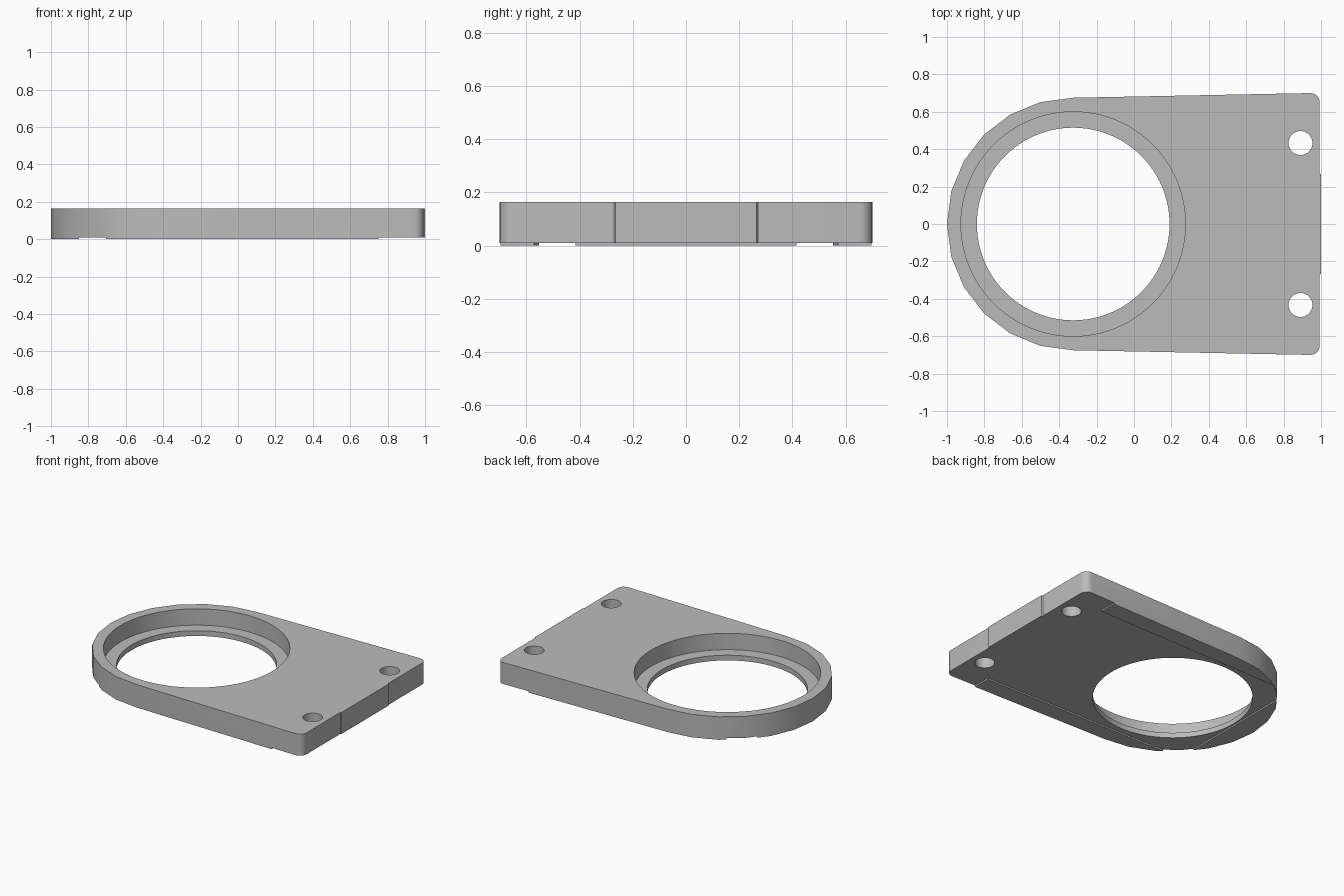
import bpy
import bmesh
from math import cos, sin, radians

cube = bpy.data.objects.get("Cube")
if cube:
    bpy.data.objects.remove(cube, do_unlink=True)

TOP = 0.163
HUB_X, HUB_R = -0.325, 0.675

grey = bpy.data.materials.new("plain_grey")
grey.use_nodes = True
colour = (0.5, 0.5, 0.5, 1)
grey.diffuse_color = colour
grey.node_tree.nodes["Principled BSDF"].inputs["Base Color"].default_value = colour


def prism(name, points, z0, z1):
    """Extrude a flat outline from z0 up to z1."""
    bm = bmesh.new()
    base = bm.faces.new([bm.verts.new((x, y, z0)) for x, y in points])
    new = bmesh.ops.extrude_face_region(bm, geom=[base])["geom"]
    for v in new:
        if isinstance(v, bmesh.types.BMVert):
            v.co.z = z1
    bmesh.ops.recalc_face_normals(bm, faces=bm.faces)
    mesh = bpy.data.meshes.new(name)
    bm.to_mesh(mesh)
    bm.free()
    mesh.materials.append(grey)
    obj = bpy.data.objects.new(name, mesh)
    bpy.context.collection.objects.link(obj)
    return obj


def arc(cx, cy, r, start, end, steps):
    angles = [radians(start + (end - start) * i / steps) for i in range(steps + 1)]
    return [(cx + r * cos(a), cy + r * sin(a)) for a in angles]


def circle(cx, cy, r, sides):
    return arc(cx, cy, r, 0, 360, sides)[:-1]


def cut(target, cutter):
    mod = target.modifiers.new(cutter.name, "BOOLEAN")
    mod.operation = "DIFFERENCE"
    mod.solver = "EXACT"
    mod.object = cutter
    bpy.context.view_layer.objects.active = target
    bpy.ops.object.modifier_apply(modifier=mod.name)
    bpy.data.objects.remove(cutter, do_unlink=True)


# Plate outline: faceted hub, flaring sides, rounded corners, slight end pad
half = arc(HUB_X, 0, HUB_R, 180, 90, 6) + arc(0.943, 0.65, 0.05, 91, 0, 6)
half += [(0.993, 0.27), (1.0, 0.265)]
outline = half + [(x, -y) for x, y in reversed(half[1:])]
plate = prism("mounting_plate", outline, 0, TOP)

# Shallow underside relief that leaves thin feet along the sides and hub end
side = [(-0.85, 0.55), (0.75, 0.57), (0.75, 0.9), (1.2, 0.9)]
cut(plate, prism("underside_relief", side + [(x, -y) for x, y in reversed(side)], -0.1, 0.01))

# Stepped ring opening
cut(plate, prism("ring_recess", circle(HUB_X, 0, 0.6, 96), 0.047, 0.4))
cut(plate, prism("ring_bore", circle(HUB_X, 0, 0.515, 96), -0.2, 0.3))

# Screw holes
for s in (-1, 1):
    cut(plate, prism("screw_hole", circle(0.89, s * 0.433, 0.064, 32), -0.2, 0.4))

bpy.ops.object.select_all(action="DESELECT")
plate.select_set(True)
bpy.context.view_layer.objects.active = plate
bpy.ops.object.shade_smooth_by_angle(angle=radians(30))
